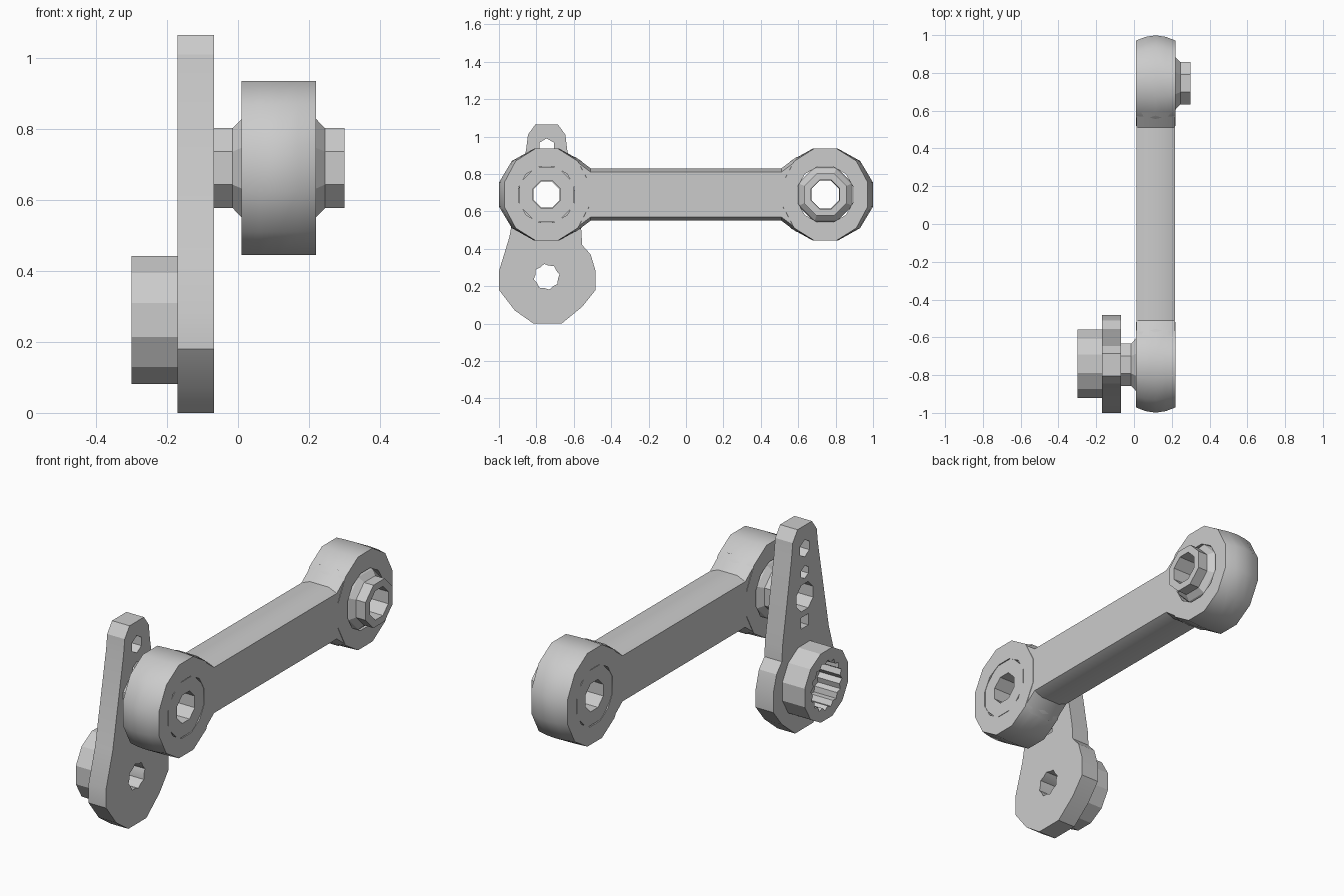
import bpy, bmesh
from math import sin, cos, pi, radians

cube = bpy.data.objects.get("Cube")
if cube:
    bpy.data.objects.remove(cube)

# Single metal colour
GREY = (0.6, 0.6, 0.6, 1)
metal = bpy.data.materials.new("grey_metal")
metal.use_nodes = True
metal.diffuse_color = GREY
metal.node_tree.nodes["Principled BSDF"].inputs["Base Color"].default_value = GREY

END_Y, END_Z = 0.745, 0.69


def finish(ob, angle):
    bpy.ops.object.select_all(action="DESELECT")
    ob.select_set(True)
    bpy.context.view_layer.objects.active = ob
    if ob.type == "CURVE":
        bpy.ops.object.convert(target="MESH")
        ob = bpy.context.object
    ob.data.materials.clear()
    ob.data.materials.append(metal)
    bpy.ops.object.shade_smooth_by_angle(angle=radians(angle))


def from_rings(name, rings, closed, angle=35):
    """Skin equal-length loops of points; closed joins last loop to first."""
    bm = bmesh.new()
    loops = [[bm.verts.new(p) for p in ring] for ring in rings]
    n = len(loops[0])
    pairs = list(zip(loops, loops[1:]))
    if closed:
        pairs.append((loops[-1], loops[0]))
    else:
        bm.faces.new(loops[0])
        bm.faces.new(loops[-1])
    for a, b in pairs:
        for i in range(n):
            j = (i + 1) % n
            bm.faces.new((a[i], a[j], b[j], b[i]))
    bmesh.ops.recalc_face_normals(bm, faces=bm.faces)
    me = bpy.data.meshes.new(name)
    bm.to_mesh(me)
    bm.free()
    ob = bpy.data.objects.new(name, me)
    bpy.context.collection.objects.link(ob)
    finish(ob, angle)


def lathe(name, profile, sides, side, angle=35):
    """Turn (x, radius, y stretch) around the bore axis; side mirrors the end."""
    rings = []
    for x, r, stretch in profile:
        x = x if side > 0 else 0.23 - x
        turn = [2 * pi * (i + 0.5) / sides for i in range(sides)]
        rings.append([(x, side * END_Y + r * stretch * cos(t), END_Z + r * sin(t)) for t in turn])
    from_rings(name, rings, True, angle)


def circle(cy, cz, radius, sides, tooth=1.0):
    """Polygon, or a toothed star when tooth is below one."""
    pts = []
    for i in range(sides):
        r = radius * (tooth if i % 2 else 1)
        t = 2 * pi * (i + 0.5) / sides
        pts.append((cy + r * cos(t), cz + r * sin(t)))
    return pts


def plate(name, outlines, x0, x1):
    """Extruded outline with holes, lying in the y-z plane."""
    cu = bpy.data.curves.new(name, "CURVE")
    cu.dimensions = "2D"
    cu.fill_mode = "BOTH"
    cu.extrude = (x1 - x0) / 2
    for pts in outlines:
        sp = cu.splines.new("POLY")
        sp.points.add(len(pts) - 1)
        for p, (y, z) in zip(sp.points, pts):
            p.co = (y, z, 0, 1)
        sp.use_cyclic_u = True
    ob = bpy.data.objects.new(name, cu)
    bpy.context.collection.objects.link(ob)
    ob.location.x = (x0 + x1) / 2
    ob.rotation_euler = (pi / 2, 0, pi / 2)
    finish(ob, 25)


# Connecting bar with crowned edges and flared necks
sections = []
for y, h in ((-0.59, 0.2), (-0.51, 0.14), (0.51, 0.14), (0.59, 0.2)):
    outline = ((0.012, h - 0.02), (0.06, h), (0.17, h), (0.218, h - 0.02))
    upper = [(x, y, END_Z + z) for x, z in outline]
    lower = [(x, y, END_Z - z) for x, z in reversed(outline)]
    sections.append(upper + lower)
from_rings("connecting_bar", sections, False, 25)

# Barrel housings and bored ball studs, facing opposite ways
housing = [(0.01, 0.155, 1), (0.01, 0.254, 0.92), (0.06, 0.254, 1.0), (0.115, 0.254, 1.035),
           (0.17, 0.254, 1.0), (0.22, 0.254, 0.92), (0.22, 0.155, 1)]
stud = [(0.012, 0.08, 1), (0.012, 0.158, 1), (0.2, 0.158, 1), (0.22, 0.15, 1),
        (0.245, 0.122, 1), (0.3, 0.122, 1), (0.3, 0.083, 1)]
for side, label in ((1, "rear"), (-1, "front")):
    lathe(label + "_housing", housing, 12, side, 40)
    lathe(label + "_ball_stud", stud, 8, side, 20)

# Tapered lever arm with a row of holes
arm = [(-0.06, 1.065), (0.06, 1.065), (0.1, 1.01), (0.11, 0.93), (0.185, 0.5), (0.19, 0.42),
       (0.235, 0.37), (0.262, 0.28), (0.262, 0.18), (0.19, 0.09), (0.08, 0), (-0.07, 0),
       (-0.17, 0.07), (-0.255, 0.18), (-0.255, 0.28), (-0.2, 0.46), (-0.11, 0.93), (-0.1, 1.01)]
outlines = [[(y - END_Y, z) for y, z in arm]]
for z, r, sides in ((0.945, 0.045, 6), (0.82, 0.034, 6), (END_Z, 0.075, 8), (0.56, 0.042, 4)):
    outlines.append(circle(-END_Y, z, r, sides))
outlines.append(circle(-END_Y, 0.25, 0.07, 16, 0.87))
plate("lever_arm", outlines, -0.17, -0.068)

# Splined hub on the lever arm
plate("splined_hub", [circle(-0.74, 0.262, 0.187, 12), circle(-0.74, 0.26, 0.13, 32, 0.87)],
      -0.3, -0.168)
